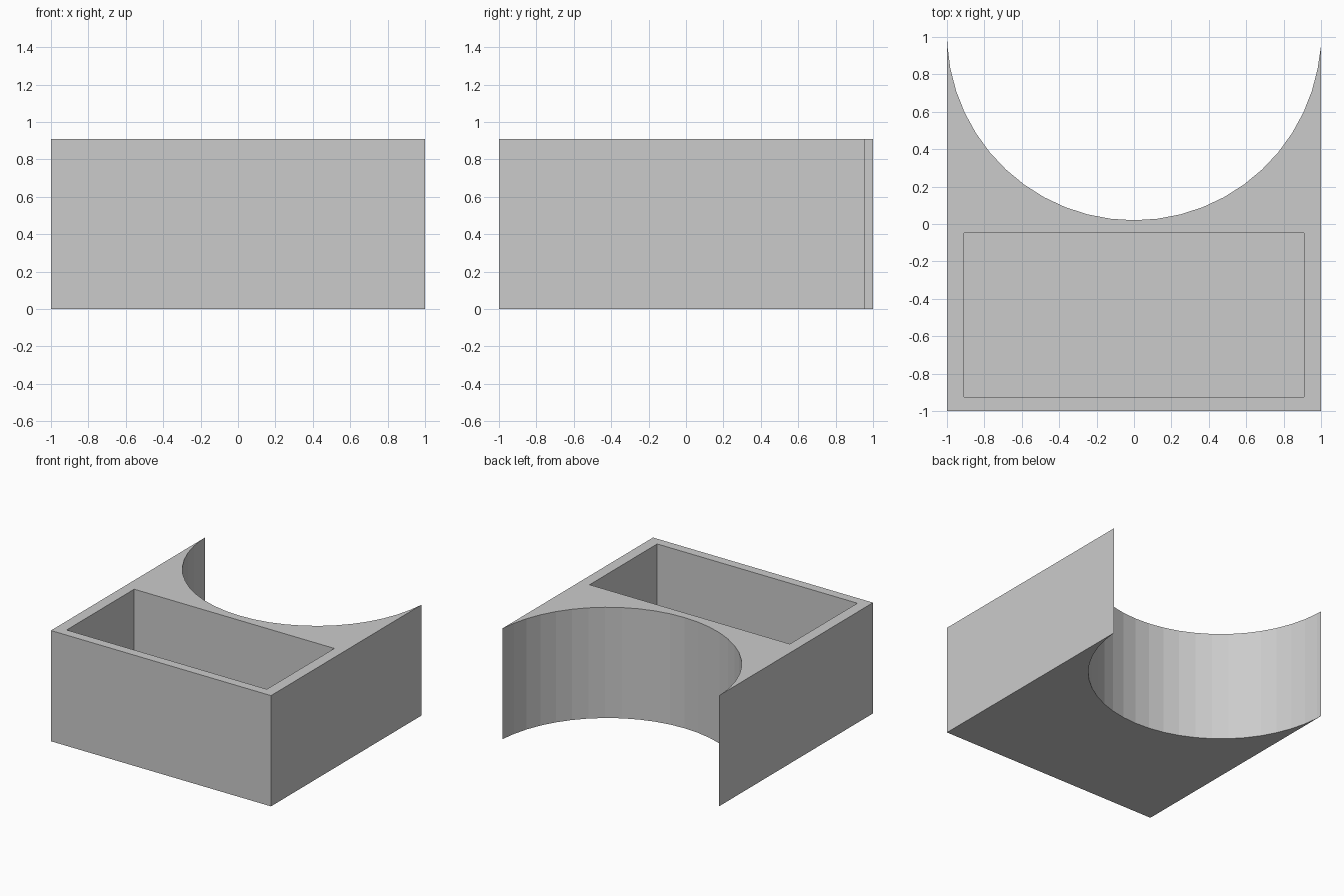
import bpy
import bmesh
from math import sin, cos, radians

HEIGHT = 0.91
FLOOR = 0.08

default_cube = bpy.data.objects.get("Cube")
if default_cube:
    bpy.data.objects.remove(default_cube, do_unlink=True)


def make_material(name, colour):
    mat = bpy.data.materials.new(name)
    mat.use_nodes = True
    mat.diffuse_color = colour
    mat.node_tree.nodes["Principled BSDF"].inputs["Base Color"].default_value = colour
    return mat


def make_prism(name, outline, bottom, top):
    """Extrude a flat outline straight up."""
    bm = bmesh.new()
    base = bm.faces.new([bm.verts.new((x, y, bottom)) for x, y in outline])
    grown = bmesh.ops.extrude_face_region(bm, geom=[base])["geom"]
    verts = [v for v in grown if isinstance(v, bmesh.types.BMVert)]
    bmesh.ops.translate(bm, verts=verts, vec=(0, 0, top - bottom))
    bmesh.ops.recalc_face_normals(bm, faces=bm.faces)
    mesh = bpy.data.meshes.new(name)
    bm.to_mesh(mesh)
    bm.free()
    obj = bpy.data.objects.new(name, mesh)
    bpy.context.collection.objects.link(obj)
    return obj


# Block outline with a semicircular bay in the back
STEP = radians(7.2)
arc = [(sin(i * STEP), 1.02 - cos(i * STEP)) for i in range(11, -13, -1)]
outline = [(-1, -1), (1, -1), (1, 0.955)] + arc + [(-0.999, 1), (-1, 1)]
body = make_prism("tray_body", outline, 0, HEIGHT)
body.data.materials.append(make_material("plain grey", (0.6, 0.6, 0.6, 1)))

# Rectangular pocket, open at the top
pocket = [(-0.91, -0.925), (0.91, -0.925), (0.91, -0.048), (-0.91, -0.048)]
cutter = make_prism("pocket_cutter", pocket, FLOOR, HEIGHT + 0.2)
cutter.hide_render = True

cut = body.modifiers.new("pocket", "BOOLEAN")
cut.operation = "DIFFERENCE"
cut.solver = "EXACT"
cut.object = cutter
bpy.context.view_layer.objects.active = body
bpy.ops.object.modifier_apply(modifier=cut.name)
bpy.data.objects.remove(cutter, do_unlink=True)
